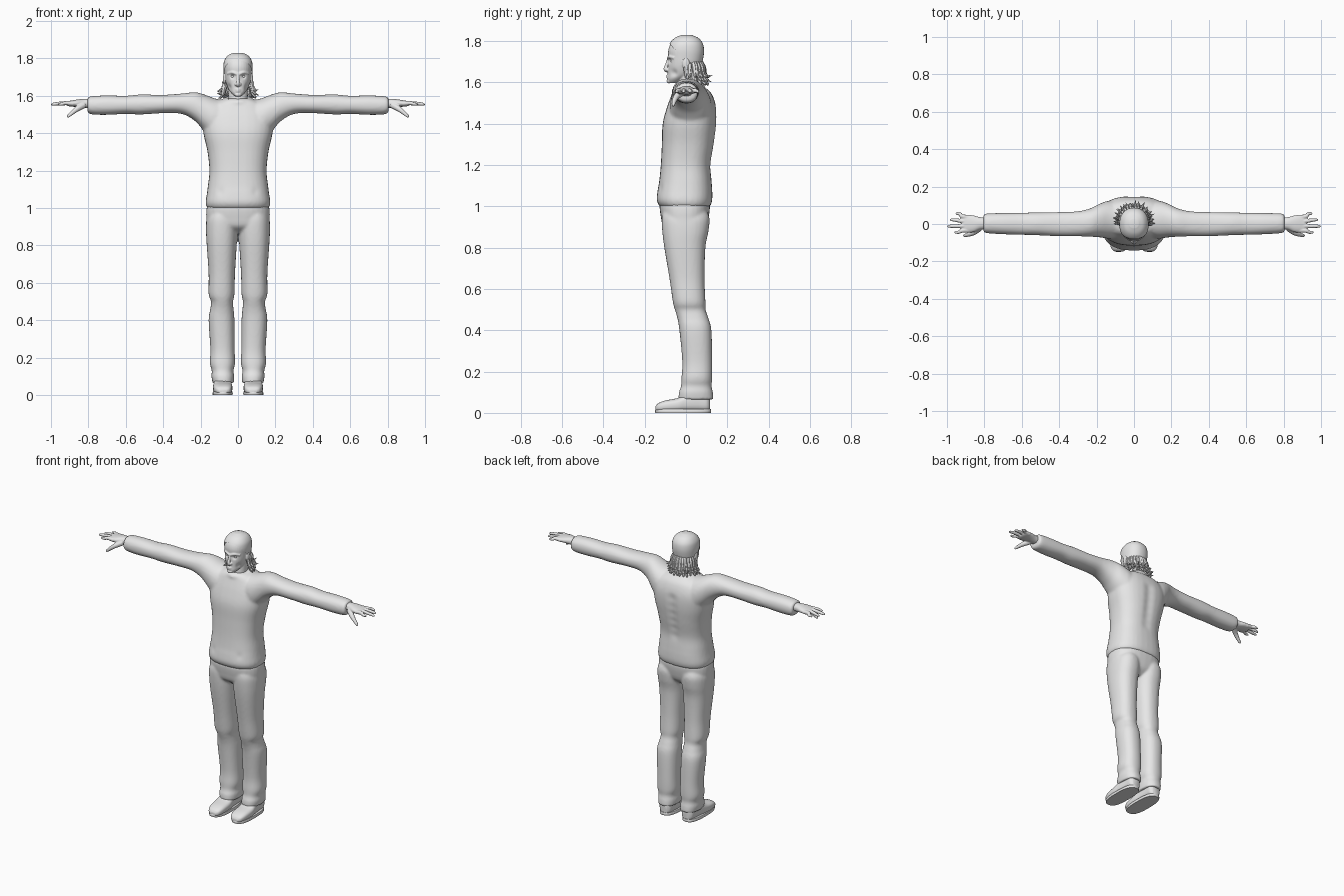
import bpy, bmesh, math, random
from mathutils import Vector, Matrix

random.seed(4)
if "Cube" in bpy.data.objects:
    bpy.data.objects.remove(bpy.data.objects["Cube"])

grey = bpy.data.materials.new("plain_grey")
grey.use_nodes = True
grey.diffuse_color = (0.8, 0.8, 0.8, 1)
grey.node_tree.nodes["Principled BSDF"].inputs["Base Color"].default_value = grey.diffuse_color


def spline(rows, steps=5):
    """Catmull-Rom interpolation of equal-length rows of numbers."""
    out = []
    for i in range(len(rows) - 1):
        a, b, c, d = rows[max(i - 1, 0)], rows[i], rows[i + 1], rows[min(i + 2, len(rows) - 1)]
        for s in range(steps):
            t = s / steps
            out.append([q + t / 2 * (r - p + t * (2 * p - 5 * q + 4 * r - u + t * (3 * (q - r) + u - p)))
                        for p, q, r, u in zip(a, b, c, d)])
    return out + [list(rows[-1])]


def skin(bm, rings):
    """Closed tube through rings of points."""
    loops = [[bm.verts.new(p) for p in ring] for ring in rings]
    n = len(loops[0])
    for a, b in zip(loops, loops[1:]):
        for i in range(n):
            j = (i + 1) % n
            bm.faces.new((a[i], a[j], b[j], b[i]))
    bm.faces.new(loops[0])
    bm.faces.new(loops[-1])


def loft(bm, axis, rows, power=2.2, n=32):
    """Rows are position along the axis, then min and max of the other two axes."""
    rings = []
    for pos, a0, a1, b0, b1 in spline(rows):
        ring = []
        for k in range(n):
            t = math.tau * k / n
            c, s = math.cos(t), math.sin(t)
            a = (a0 + a1) / 2 + (a1 - a0) / 2 * math.copysign(abs(c) ** (2 / power), c)
            b = (b0 + b1) / 2 + (b1 - b0) / 2 * math.copysign(abs(s) ** (2 / power), s)
            ring.append({"x": (pos, a, b), "y": (a, pos, b), "z": (a, b, pos)}[axis])
        rings.append(ring)
    skin(bm, rings)


def column(bm, rows, power=2.2):
    """Upright symmetric loft: height, half width, front, back."""
    loft(bm, "z", [(z, -w, w, f, b) for z, w, f, b in rows], power)


def tube(bm, rows, n=8):
    """Tapered round tube: x, y, z, radius."""
    rows = spline(rows, 4)
    pts = [Vector(r[:3]) for r in rows]
    rings = []
    for i, p in enumerate(pts):
        t = (pts[min(i + 1, len(pts) - 1)] - pts[max(i - 1, 0)]).normalized()
        u = t.cross(Vector((0.1, 0.3, 1)) if abs(t.z) < 0.8 else Vector((1, 0.1, 0))).normalized()
        v = t.cross(u)
        turns = [math.tau * k / n for k in range(n)]
        rings.append([p + rows[i][3] * (u * math.cos(q) + v * math.sin(q)) for q in turns])
    skin(bm, rings)


def ball(bm, centre, size):
    m = Matrix.Translation(centre) @ Matrix.Diagonal((*size, 1))
    bmesh.ops.create_uvsphere(bm, u_segments=20, v_segments=12, radius=1, matrix=m)


def mirror(bm):
    dup = bmesh.ops.duplicate(bm, geom=bm.verts[:] + bm.edges[:] + bm.faces[:])
    for e in dup["geom"]:
        if isinstance(e, bmesh.types.BMVert):
            e.co.x *= -1


def finish(bm, name, voxel=0, relax=0, dabs=()):
    """Make the object; optionally fuse its parts, relax them and press in soft dabs."""
    bmesh.ops.recalc_face_normals(bm, faces=bm.faces[:])
    mesh = bpy.data.meshes.new(name)
    bm.to_mesh(mesh)
    bm.free()
    obj = bpy.data.objects.new(name, mesh)
    bpy.context.collection.objects.link(obj)
    if voxel:
        fuse = obj.modifiers.new("fuse", "REMESH")
        fuse.mode, fuse.voxel_size = "VOXEL", voxel
        soft = obj.modifiers.new("soft", "SMOOTH")
        soft.factor, soft.iterations = 0.5, relax
        graph = bpy.context.evaluated_depsgraph_get()
        obj.data = mesh = bpy.data.meshes.new_from_object(obj.evaluated_get(graph))
        obj.modifiers.clear()
    for centre, radius, move in dabs:
        for v in mesh.vertices:
            d = (v.co - Vector(centre)).length / radius
            if d < 2.5:
                v.co += Vector(move) * math.exp(-2 * d * d)
    mesh.materials.clear()
    mesh.materials.append(grey)
    mesh.shade_smooth()
    mesh.set_sharp_from_angle(angle=math.radians(50))
    return obj


# Sweater: sleeves fused to the trunk, with a collar
bm = bmesh.new()
loft(bm, "x", [(.04, -.06, .1, 1.36, 1.57), (.12, -.078, .125, 1.36, 1.585),
               (.18, -.072, .11, 1.41, 1.607), (.23, -.068, .085, 1.465, 1.619),
               (.3, -.066, .068, 1.503, 1.612), (.4, -.066, .064, 1.507, 1.605),
               (.52, -.06, .062, 1.5, 1.607), (.6, -.058, .06, 1.503, 1.6),
               (.7, -.055, .059, 1.498, 1.602), (.78, -.05, .057, 1.5, 1.598),
               (.805, -.045, .052, 1.51, 1.592)])
mirror(bm)
column(bm, [(1, .166, -.128, .118), (1.03, .173, -.142, .127), (1.08, .166, -.137, .127),
            (1.12, .161, -.13, .124), (1.2, .153, -.122, .12), (1.3, .163, -.117, .136),
            (1.4, .185, -.113, .148), (1.48, .188, -.092, .146), (1.54, .155, -.07, .127),
            (1.57, .11, -.058, .1), (1.585, .07, -.045, .075)], 2.5)
ring = [(.068 * math.cos(a), .01 + .066 * math.sin(a), 1.578 + .014 * math.sin(a), .013)
        for a in [math.tau * k / 16 for k in range(17)]]
tube(bm, ring)
spine = [((0, .14, 1.2 + .05 * k), .04, (0, -.008, 0)) for k in range(6)]
folds = [((s * .1, -.14, 1.09), .03, (0, .008, 0)) for s in (-1, 1)]
finish(bm, "sweater", .0085, 6, spine + folds)

# Trousers: two legs fused to the hips
bm = bmesh.new()
loft(bm, "z", [(.065, .022, .136, -.037, .134), (.1, .02, .142, -.034, .13),
               (.13, .024, .14, -.024, .124), (.17, .016, .15, -.022, .127),
               (.25, .018, .148, -.018, .127), (.4, .019, .157, -.032, .123),
               (.46, .024, .148, -.042, .108), (.5, .027, .144, -.054, .095),
               (.54, .019, .157, -.064, .094), (.65, .016, .157, -.08, .09),
               (.8, .007, .167, -.105, .094), (.88, .002, .171, -.115, .109),
               (.94, .004, .168, -.118, .114), (.98, .02, .15, -.11, .1)], 2.3)
mirror(bm)
column(bm, [(.865, .08, -.06, .06), (.9, .16, -.108, .095), (.95, .17, -.122, .11),
            (1.0, .168, -.128, .116), (1.015, .162, -.122, .11)], 2.5)
finish(bm, "trousers", .0075, 4)

# Shoes: rounded upper on a flat sole
bm = bmesh.new()
loft(bm, "y", [(-.148, .06, .1, .012, .03), (-.135, .042, .118, .008, .046),
               (-.1, .032, .13, .006, .06), (-.04, .03, .134, .006, .072),
               (.0, .034, .13, .006, .09), (.06, .037, .124, .006, .105),
               (.1, .04, .12, .006, .1), (.116, .055, .105, .01, .085)], 2.8)
loft(bm, "z", [(0, .029, .135, -.148, .12), (.009, .028, .136, -.15, .122),
               (.018, .03, .134, -.148, .12)], 2.7)
mirror(bm)
finish(bm, "shoes")

# Hands: palm, four fingers and a lowered thumb
bm = bmesh.new()
loft(bm, "x", [(.77, -.028, .034, 1.532, 1.582), (.82, -.03, .036, 1.535, 1.584),
               (.86, -.044, .046, 1.54, 1.58), (.9, -.045, .05, 1.543, 1.573),
               (.915, -.038, .044, 1.548, 1.57)])
for base, tip, reach in [(-.034, -.044, .962), (-.011, -.012, 1), (.014, .022, .985), (.037, .055, .955)]:
    tube(bm, [(.88, base, 1.558, .013), (.92, base * .8 + tip * .2, 1.561, .0115),
              (reach - .025, tip, 1.557, .0095), (reach - .006, tip, 1.554, .007),
              (reach, tip, 1.553, .002)])
tube(bm, [(.825, -.022, 1.55, .018), (.86, -.047, 1.53, .015), (.89, -.058, 1.506, .011),
          (.908, -.062, 1.49, .008), (.913, -.063, 1.486, .002)])
mirror(bm)
finish(bm, "hands", .0035, 3)

# Head: skull, neck, brow, nose, lips and ears
skull = [(1.597, .018, -.083, -.045), (1.615, .036, -.09, -.01), (1.64, .053, -.088, .04),
         (1.68, .066, -.087, .07), (1.72, .071, -.086, .081), (1.755, .072, -.086, .083),
         (1.785, .066, -.075, .076), (1.81, .047, -.05, .055), (1.824, .018, -.018, .022)]
bm = bmesh.new()
tube(bm, [(.004, -.086, 1.715, .008), (.03, -.078, 1.724, .009), (.055, -.056, 1.718, .008)])
ball(bm, (.01, -.09, 1.661), (.009, .01, .008))
ball(bm, (.073, .0, 1.69), (.008, .018, .03))
mirror(bm)
column(bm, skull)
column(bm, [(1.52, .06, -.045, .075), (1.58, .052, -.04, .062), (1.67, .054, -.03, .062)])
tube(bm, [(0, -.083, 1.72, .007), (0, -.092, 1.69, .008), (0, -.1, 1.663, .01), (0, -.09, 1.655, .008)])
for z in (1.623, 1.632):
    tube(bm, [(-.02, -.08, z, .003), (0, -.09, z + .001, .006), (.02, -.08, z, .003)])
ball(bm, (0, -.083, 1.606), (.018, .011, .011))
sockets = [((s * .029, -.08, 1.704), .016, (0, .011, 0)) for s in (-1, 1)]
cheeks = [((s * .05, -.06, 1.645), .025, (-s * .006, .005, 0)) for s in (-1, 1)]
finish(bm, "head", .0032, 4, sockets + cheeks)

# Eyes
bm = bmesh.new()
ball(bm, (.028, -.063, 1.703), (.013, .012, .009))
mirror(bm)
finish(bm, "eyes")

# Hair: swept-back cap with a slanted hairline
bm = bmesh.new()
column(bm, [(z + .006, w + .006, f - .003, b + .004) for z, w, f, b in skull[2:]])
bmesh.ops.bisect_plane(bm, geom=bm.verts[:] + bm.edges[:] + bm.faces[:], clear_inner=True,
                       plane_co=(0, -.06, 1.765), plane_no=(0, 1.2, 1))
finish(bm, "hair_cap")

# Hair: flicked strands around the sides and nape
bm = bmesh.new()
for layer in range(3):
    for k in range(15):
        a = math.radians(-8 + 196 * (k + layer / 3) / 14.7) + random.uniform(-.05, .05)
        flick = random.uniform(.1, .122) - .006 * layer
        top, drop = 1.7 - .012 * layer, 1.645 - .018 * layer
        lift = random.uniform(-.012, .008)
        path = [(.058, top, .012), (.073, (top + drop) / 2, .012), (.08, drop, .009),
                (.094, drop - .016, .006), (flick, drop - .014 + lift, .001)]
        tube(bm, [(r * math.cos(a), .012 + r * math.sin(a), z, w) for r, z, w in path], 6)
finish(bm, "hair_strands")
